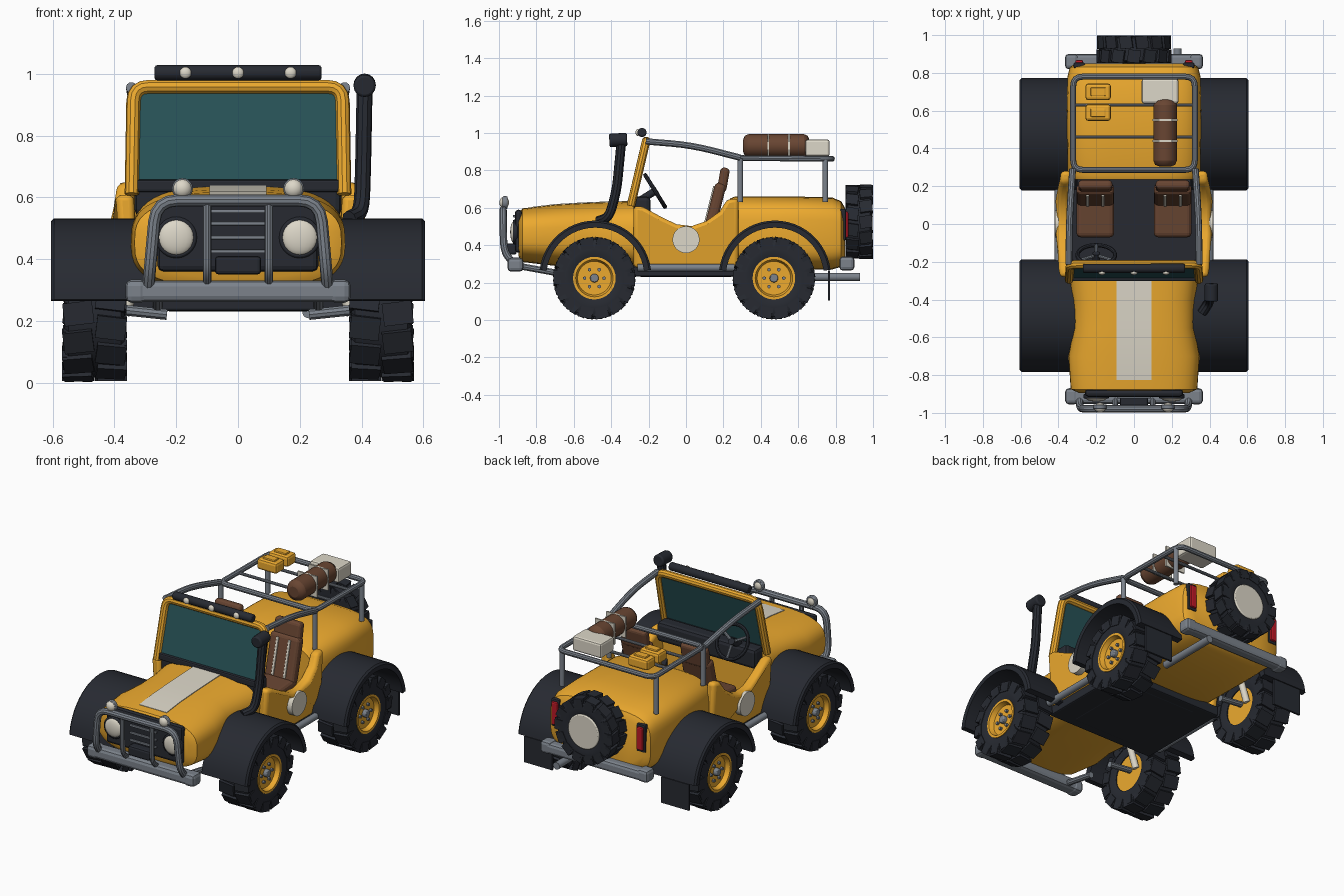
import bpy, bmesh, math
from mathutils import Vector, Matrix
from math import sin, cos, pi, radians

if "Cube" in bpy.data.objects:
    bpy.data.objects.remove(bpy.data.objects["Cube"])

def mat(name, *c):
    m = bpy.data.materials.new(name)
    m.diffuse_color = (*c, 1)
    m.use_nodes = True
    m.node_tree.nodes["Principled BSDF"].inputs["Base Color"].default_value = m.diffuse_color
    return m

ORANGE = mat("orange", .84, .4, .028)
DARK = mat("dark", .02, .023, .031)
BROWN = mat("brown", .14, .06, .032)
CREAM = mat("cream", .72, .68, .58)
TEAL = mat("glass", .02, .085, .095)
RED = mat("red", .5, .01, .02)
STEEL = mat("steel", .2, .225, .26)

def finish(ob, m, bevel=0, segs=2, smooth=True):
    ob.data.materials.append(m)
    if bevel:
        b = ob.modifiers.new("bevel", 'BEVEL')
        b.width, b.segments, b.limit_method = bevel, segs, 'ANGLE'
    if smooth:
        bpy.ops.object.select_all(action='DESELECT')
        ob.select_set(True)
        bpy.context.view_layer.objects.active = ob
        bpy.ops.object.shade_smooth_by_angle(angle=radians(35))
    return ob

def add(name, bm, m, **kw):
    bmesh.ops.recalc_face_normals(bm, faces=bm.faces)
    me = bpy.data.meshes.new(name)
    bm.to_mesh(me)
    bm.free()
    ob = bpy.data.objects.new(name, me)
    bpy.context.collection.objects.link(ob)
    return finish(ob, m, **kw)

def box(name, c, s, m=STEEL, bevel=.008, rx=0, segs=2):
    bm = bmesh.new()
    M = Matrix.Translation(c) @ Matrix.Rotation(radians(rx), 4, 'X') @ Matrix.Diagonal((*s, 1))
    bmesh.ops.create_cube(bm, size=1, matrix=M)
    return add(name, bm, m, bevel=bevel, segs=segs, smooth=False)

def cyl(name, a, b, r, m=STEEL, seg=20, bevel=0):
    a, b = Vector(a), Vector(b)
    bm = bmesh.new()
    M = Matrix.Translation((a + b) / 2) @ (b - a).to_track_quat('Z', 'Y').to_matrix().to_4x4()
    bmesh.ops.create_cone(bm, cap_ends=True, segments=seg, radius1=r, radius2=r, depth=(b - a).length, matrix=M)
    return add(name, bm, m, bevel=bevel)

def ball(name, c, s, m=STEEL):
    bm = bmesh.new()
    bmesh.ops.create_uvsphere(bm, u_segments=20, v_segments=12, radius=1,
                              matrix=Matrix.Translation(c) @ Matrix.Diagonal((*s, 1)))
    return add(name, bm, m)

def skin(name, rings, m, loop=False, M=None, extra=None, **kw):
    """Quads between successive rings of points; loop joins last ring to first."""
    bm = bmesh.new()
    vs = [[bm.verts.new(p) for p in r] for r in rings]
    n = len(rings[0])
    for a, b in zip(vs, vs[1:] + (vs[:1] if loop else [])):
        for i in range(n):
            bm.faces.new((a[i], a[(i + 1) % n], b[(i + 1) % n], b[i]))
    if not loop:
        bm.faces.new(vs[0])
        bm.faces.new(vs[-1])
    if extra:
        extra(bm)
    if M:
        bm.transform(M)
    return add(name, bm, m, **kw)

def tube(name, pts, r, m=STEEL, fillet=.05, cyclic=False):
    P = [Vector(p) for p in pts]
    out = []
    for i, p in enumerate(P):
        if not cyclic and i in (0, len(P) - 1):
            out.append(p)
            continue
        q, s = P[i - 1] - p, P[(i + 1) % len(P)] - p
        a = p + q.normalized() * min(fillet, q.length * .45)
        b = p + s.normalized() * min(fillet, s.length * .45)
        out += [a * (1 - t) ** 2 + p * 2 * t * (1 - t) + b * t * t for t in (0, .25, .5, .75, 1)]
    cu = bpy.data.curves.new(name, 'CURVE')
    cu.dimensions, cu.bevel_depth, cu.bevel_resolution, cu.use_fill_caps = '3D', r, 3, True
    sp = cu.splines.new('POLY')
    sp.points.add(len(out) - 1)
    for k, v in zip(sp.points, out):
        k.co = (*v, 1)
    sp.use_cyclic_u = cyclic
    ob = bpy.data.objects.new(name, cu)
    bpy.context.collection.objects.link(ob)
    bpy.ops.object.select_all(action='DESELECT')
    ob.select_set(True)
    bpy.context.view_layer.objects.active = ob
    bpy.ops.object.convert(target='MESH')
    return finish(bpy.context.object, m)

def body(name, stations, n):
    def ring(y, w, zb, zt):
        f = lambda v: math.copysign(abs(v) ** (2 / n), v)
        return [(w * f(cos(t)), y, (zb + zt) / 2 + (zt - zb) / 2 * f(sin(t))) for t in [2 * pi * i / 48 for i in range(48)]]
    return skin(name, [ring(*s) for s in stations], ORANGE)

def wheel(name, M, spare=False):
    # x is the axle direction, outer face at +x; radius .222, width .205
    prof = [(-.09, .11), (-.1, .14), (-.097, .19), (-.085, .207), (.085, .207), (.097, .19), (.1, .14), (.09, .11)]
    N = 32
    rings = [[(x, r * cos(2 * pi * i / N), r * sin(2 * pi * i / N)) for x, r in prof] for i in range(N)]
    def lugs(bm):
        for i in range(28):
            s = 1 if i % 2 else -1
            R = Matrix.Rotation(2 * pi * i / 28, 4, 'X')
            bmesh.ops.create_cube(bm, size=1, matrix=R @ Matrix.Translation((s * .053, 0, .198))
                                  @ Matrix.Rotation(s * .12, 4, 'Z') @ Matrix.Diagonal((.096, .074, .04, 1)))
            bmesh.ops.create_cube(bm, size=1, matrix=R @ Matrix.Translation((s * .096, 0, .183))
                                  @ Matrix.Diagonal((.013, .068, .05, 1)))
    skin(name + "_tyre", rings, DARK, loop=True, M=M, extra=lugs)
    P = lambda x, y=0, z=0: M @ Vector((x, y, z))
    if spare:
        cyl(name + "_inner", P(-.09), P(.07), .125, DARK, 32)
        cyl(name + "_cover_disc", P(.06), P(.103), .105, CREAM, 32, .006)
        return
    rim = [(-.085, .06), (-.085, .114), (.096, .114), (.096, .1), (.068, .09), (.066, .03)]
    skin(name + "_rim", [[(x, r * cos(2 * pi * i / N), r * sin(2 * pi * i / N)) for i in range(N)] for x, r in rim], ORANGE, M=M)
    cyl(name + "_hub", P(.05), P(.09), .023, STEEL, 16, .005)
    for i in range(6):
        y, z = .052 * cos(i * pi / 3), .052 * sin(i * pi / 3)
        cyl(name + "_bolt", P(.05, y, z), P(.08, y, z), .01, STEEL, 6)

# body: hood with stripe, rear tub, floor, doors
hood = [(-.895, .29, .34, .565), (-.875, .335, .31, .597), (-.7, .347, .29, .617),
        (-.55, .32, .28, .626), (-.4, .325, .27, .632), (-.25, .345, .27, .637)]
body("hood", hood, 3)
zt = [(-.825, .602)] + [(s[0], s[3]) for s in hood[2:]]
skin("hood_stripe", [[(-.093, y, z - .01), (-.093, y, z + .003), (.093, y, z + .003), (.093, y, z - .01)] for y, z in zt], CREAM)
body("rear_tub", [(.235, .34, .28, .65), (.26, .352, .27, .66), (.6, .357, .27, .66), (.78, .352, .27, .656),
                  (.83, .34, .285, .635), (.85, .31, .31, .6)], 4)
box("floor_pan", (0, 0, .262), (.72, .6, .06), DARK)
box("skid_plate", (0, 0, .243), (.46, .5, .025), DARK)
box("dashboard", (0, -.235, .6), (.67, .09, .12), DARK, .02)
door = [(-.28, .28), (-.28, .61), (-.23, .605), (-.13, .55), (-.05, .512), (.03, .502),
        (.11, .53), (.18, .58), (.22, .645), (.28, .65), (.28, .28)]
for s in (-1, 1):
    skin("door", [[(s * (x + k * max(0, 1 - abs(z - .52) / .22)), y, z) for y, z in door]
                  for x, k in ((.325, .02), (.375, .035))], ORANGE, bevel=.02, segs=3)
    cyl("door_disc", (s * .37, 0, .43), (s * .418, 0, .43), .072, CREAM, 32)
    cyl("side_rail", (s * .4, -.26, .28), (s * .4, .26, .28), .02)
    # fenders, wheels and suspension
    for side, y in (("front", -.485), ("rear", .475)):
        arc = []
        for i in range(25):
            a = radians(7 + 166 * i / 24)
            c, d = cos(a), sin(a)
            arc.append([(s * x, y + r * c, .232 + r * d) for x, r in
                        ((.3, .262), (.3, .3), (.595, .3), (.605, .29), (.605, .262))])
        skin(side + "_fender", arc, DARK)
        wheel(side + "_wheel", Matrix.Translation((s * .464, y - .005, .224)) @ Matrix.Rotation(0 if s > 0 else pi, 4, 'Z'))
        tube(side + "_axle_arm", [(s * .42, y, .24), (s * .23, y, .22)], .018)
        cyl(side + "_shock", (s * .37, y + .06, .22), (s * .3, y + .06, .42), .02, CREAM, 12)
    box("mud_flap", (s * .465, .765, .185), (.19, .012, .16), DARK, 0)
    tube("chassis_rail", [(s * .26, -.9, .29), (s * .26, -.68, .25)], .018)
    # lamps front and back
    cyl("headlight_ring", (s * .2, -.9, .47), (s * .2, -.925, .47), .067, DARK, 28, .006)
    ball("headlight", (s * .2, -.92, .47), (.058, .02, .058), CREAM)
    box("tail_light_base", (s * .29, .84, .51), (.06, .03, .17), DARK)
    box("tail_light", (s * .29, .853, .51), (.042, .03, .14), RED)

# grille and front bumper
box("grille", (0, -.895, .475), (.52, .04, .23), DARK, .018)
for z in (.425, .47, .515, .555):
    box("grille_bar", (0, -.918, z), (.18, .014, .012), STEEL, .003)
box("winch", (0, -.935, .38), (.15, .06, .06), DARK, .012)
box("front_bumper", (0, -.912, .296), (.72, .08, .07), STEEL, .02)
for s in (-1, 1):
    box("bumper_end", (s * .33, -.912, .296), (.07, .085, .075), STEEL, .02)
tube("bull_bar", [(-.29, -.93, .31), (-.285, -.975, .37), (-.265, -.978, .59), (.265, -.978, .59), (.285, -.975, .37), (.29, -.93, .31)], .02, fillet=.07)
for s in (-1, 1):
    tube("bull_bar_post", [(s * .1, -.93, .32), (s * .1, -.975, .36), (s * .1, -.978, .59)], .014, fillet=.03)
    cyl("spot_lamp_body", (s * .18, -.955, .628), (s * .18, -.98, .628), .034, STEEL, 20, .004)
    ball("spot_lamp", (s * .18, -.972, .628), (.031, .026, .031), CREAM)

# windscreen and light bar
tube("windscreen_frame", [(-.344, -.295, .61), (-.338, -.213, .958), (.338, -.213, .958), (.344, -.295, .61)], .023, ORANGE, .05)
skin("windscreen_glass", [[(-.335, y, .63), (.335, y, .63), (.325, y + .077, .95), (-.325, y + .077, .95)] for y in (-.293, -.283)], TEAL)
box("windscreen_sill", (0, -.288, .637), (.66, .03, .04), DARK)
cyl("light_bar", (-.27, -.235, 1.003), (.27, -.235, 1.003), .026, DARK, 8, .008)
for x in (-.17, 0, .17):
    ball("roof_lamp", (x, -.258, 1.003), (.019, .012, .019), CREAM)

# snorkel
tube("snorkel", [(.36, -.47, .53), (.4, -.41, .55), (.405, -.37, .7), (.41, -.345, .96)], .026, DARK, .06)
cyl("snorkel_head", (.41, -.41, .96), (.41, -.315, .965), .036, DARK, 16, .008)

# roll cage and roof rack
for s in (-1, 1):
    tube("cage_rail", [(s * .345, -.215, .955), (s * .342, .03, .935), (s * .325, .29, .868)], .018, fillet=.12)
    for y in (.29, .745):
        cyl("rack_post", (s * .32, y, .63), (s * .32, y, .865), .015)
tube("rack_frame", [(-.322, .287, .866), (-.322, .78, .862), (.322, .78, .862), (.322, .287, .866)], .016, STEEL, .05, True)
for y in (.46, .63):
    cyl("rack_slat", (-.32, y, .862), (.32, y, .862), .009, STEEL, 10)

# cargo
cyl("bedroll", (.165, .305, .932), (.165, .66, .932), .062, BROWN, 28, .03)
for y in (.44, .55):
    box("bedroll_strap", (.165, y, .93), (.132, .01, .128), CREAM, 0)
box("cool_box", (.138, .703, .92), (.195, .13, .09), CREAM, .012)
for y in (.7, .59):
    box("fuel_can", (-.19, y, .9), (.135, .088, .065), ORANGE, .015)
    box("fuel_can_handle", (-.19, y, .935), (.08, .045, .015), ORANGE, .005)

# seats
for s in (-1, 1):
    x = s * .205
    box("seat_base", (x, .03, .36), (.17, .18, .15), DARK)
    box("seat_cushion", (x, .04, .45), (.2, .22, .09), BROWN, .025, 4, 3)
    box("seat_back", (x, .155, .6), (.2, .06, .27), BROWN, .022, -14, 3)
    box("headrest", (x, .2, .75), (.18, .05, .13), BROWN, .02, -10, 3)
    for dx in (-.04, .04):
        box("seat_strip", (x + dx, .124, .61), (.016, .01, .22), CREAM, .003, -14)

# steering wheel
C, tilt = Vector((-.2, -.165, .69)), Matrix.Rotation(radians(-58), 3, 'X')
bpy.ops.mesh.primitive_torus_add(location=C, rotation=(radians(-58), 0, 0), major_radius=.1, minor_radius=.011, major_segments=32, minor_segments=8)
bpy.context.object.name = "steering_wheel"
finish(bpy.context.object, DARK)
for a in (90, 210, 330):
    cyl("steering_spoke", C, C + tilt @ Vector((.1 * cos(radians(a)), .1 * sin(radians(a)), 0)), .009, STEEL, 8)
cyl("steering_column", C + tilt @ Vector((0, 0, .012)), C + tilt @ Vector((0, 0, -.09)), .02, DARK, 12)

# rear bumper, exhaust and spare wheel
box("rear_bumper", (0, .865, .3), (.7, .07, .065), STEEL, .018)
for s in (-1, 1):
    box("rear_bumper_end", (s * .33, .86, .302), (.07, .08, .075), STEEL, .018)
cyl("exhaust", (.23, .55, .23), (.23, .93, .23), .022)
cyl("spare_mount", (0, .8, .525), (0, .9, .525), .06, DARK)
wheel("spare", Matrix.Translation((0, .925, .525)) @ Matrix.Rotation(pi / 2, 4, 'Z') @ Matrix.Diagonal((.7, .9, .9, 1)), True)
